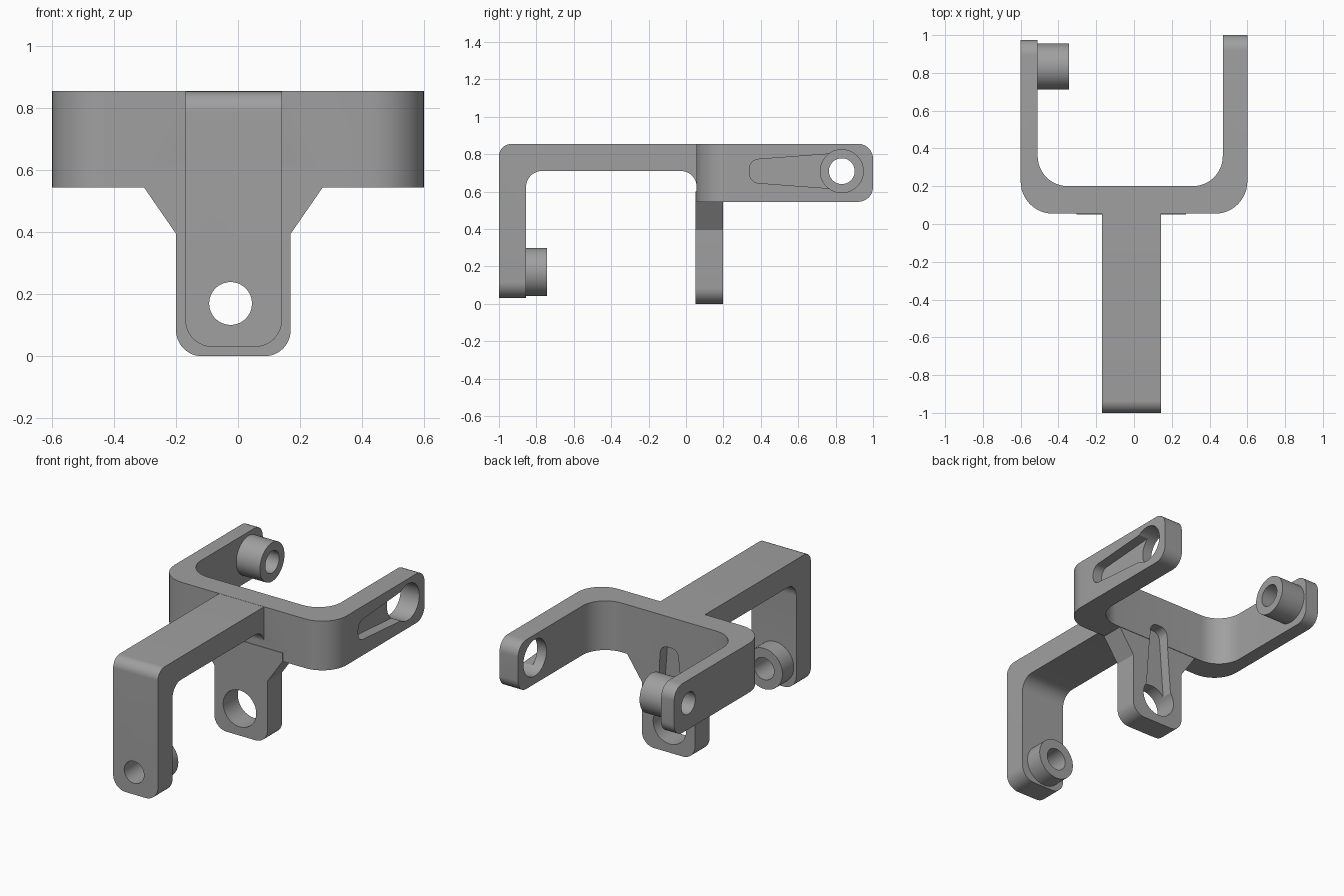
import bpy, bmesh, math
from mathutils import Vector

if "Cube" in bpy.data.objects:
    bpy.data.objects.remove(bpy.data.objects["Cube"], do_unlink=True)

grey = bpy.data.materials.new("machined grey")
grey.use_nodes = True
color = (0.35, 0.35, 0.35, 1)
grey.diffuse_color = color
grey.node_tree.nodes["Principled BSDF"].inputs["Base Color"].default_value = color


def rounded(corners, steps=12):
    """Outline from (a, b, radius) corners, each corner filleted."""
    out = []
    for i, (a, b, r) in enumerate(corners):
        p = Vector((a, b))
        if not r:
            out.append(p)
            continue
        u = (Vector(corners[i - 1][:2]) - p).normalized()
        v = (Vector(corners[(i + 1) % len(corners)][:2]) - p).normalized()
        half = u.angle(v) / 2
        centre = p + (u + v).normalized() * (r / math.sin(half))
        start = (p + u * (r / math.tan(half)) - centre).normalized()
        end = (p + v * (r / math.tan(half)) - centre).normalized()
        for k in range(steps + 1):
            out.append(centre + start.slerp(end, k / steps) * r)
    return out


def circle(a, b, r, n=64):
    return [Vector((a + r * math.cos(math.tau * k / n), b + r * math.sin(math.tau * k / n)))
            for k in range(n)]


def prism(name, outline, axis, lo, hi, tip=None, radius=0.08):
    """Extrude an outline along an axis; tip picks edges to round off."""
    place = {"x": lambda p: (lo, p.x, p.y),
             "y": lambda p: (p.x, lo, p.y),
             "z": lambda p: (p.x, p.y, lo)}[axis]
    bm = bmesh.new()
    face = bm.faces.new([bm.verts.new(place(p)) for p in outline])
    shift = Vector([(hi - lo) * (axis == c) for c in "xyz"])
    new = bmesh.ops.extrude_face_region(bm, geom=[face], use_keep_orig=True)["geom"]
    bmesh.ops.translate(bm, vec=shift, verts=[g for g in new if isinstance(g, bmesh.types.BMVert)])
    bmesh.ops.recalc_face_normals(bm, faces=bm.faces)
    if tip:
        edges = [e for e in bm.edges if tip(e.verts[0].co, e.verts[1].co)]
        bmesh.ops.bevel(bm, geom=edges, offset=radius, segments=12, profile=0.5, affect="EDGES")
    mesh = bpy.data.meshes.new(name)
    bm.to_mesh(mesh)
    bm.free()
    mesh.materials.append(grey)
    ob = bpy.data.objects.new(name, mesh)
    bpy.context.collection.objects.link(ob)
    return ob


def combine(body, part, operation):
    mod = body.modifiers.new(part.name, "BOOLEAN")
    mod.object, mod.operation, mod.solver = part, operation, "EXACT"
    bpy.context.view_layer.objects.active = body
    bpy.ops.object.modifier_apply(modifier=mod.name)
    bpy.data.objects.remove(part, do_unlink=True)


# U-shaped yoke with rounded arm tips
yoke = prism("yoke_bracket", rounded([
    (-0.6, 0.055, 0.17), (0.6, 0.055, 0.17), (0.6, 1, 0), (0.47, 1, 0),
    (0.47, 0.2, 0.16), (-0.51, 0.2, 0.16), (-0.51, 0.975, 0), (-0.6, 0.975, 0)]),
    "z", 0.545, 0.855, lambda p, q: min(p.y, q.y) > 0.97 and abs(p.z - q.z) < 0.01)

# Hanging plate with gussets
plate = prism("hanging_plate", rounded([
    (-0.2, 0, 0.084), (0.17, 0, 0.084), (0.17, 0.395, 0), (0.275, 0.547, 0),
    (0.275, 0.6, 0), (-0.305, 0.6, 0), (-0.305, 0.547, 0), (-0.2, 0.395, 0)]),
    "y", 0.051, 0.197)

# Front beam bending down into a leg
leg = prism("front_leg", rounded([
    (-1, 0.03, 0), (-1, 0.854, 0.065), (0.12, 0.854, 0), (0.12, 0.61, 0),
    (0.057, 0.61, 0), (0.057, 0.71, 0.085), (-0.855, 0.71, 0.085), (-0.855, 0.03, 0)]),
    "x", -0.17, 0.142,
    lambda p, q: max(p.z, q.z) < 0.04 and abs(p.x - q.x) < 0.01, 0.087)

# Bosses on the leg and the right arm
leg_boss = prism("leg_boss", circle(-0.024, 0.17, 0.128), "y", -0.88, -0.743)
arm_boss = prism("arm_boss", circle(0.833, 0.709, 0.122), "x", -0.53, -0.345)

for part in (plate, leg, leg_boss, arm_boss):
    combine(yoke, part, "UNION")

# Tapered recesses running away from the large holes
arm_recess = prism("arm_recess", rounded([
    (0.34, 0.649, 0.05), (0.34, 0.769, 0.05), (0.833, 0.806, 0), (0.833, 0.612, 0)]),
    "x", 0.535, 0.7)
plate_recess = prism("plate_recess", rounded([
    (-0.084, 0.663, 0.05), (0.036, 0.663, 0.05), (0.073, 0.17, 0), (-0.121, 0.17, 0)]),
    "y", 0.13, 0.3)

# Pin holes and clearance holes
holes = [
    prism("leg_hole", circle(-0.024, 0.17, 0.069), "y", -1.1, -0.7),
    prism("right_arm_hole", circle(0.833, 0.709, 0.069), "x", -0.7, -0.3),
    prism("plate_hole", circle(-0.024, 0.17, 0.115), "y", -0.1, 0.3),
    prism("left_arm_hole", circle(0.833, 0.709, 0.115), "x", 0.4, 0.7),
]
for part in [arm_recess, plate_recess] + holes:
    combine(yoke, part, "DIFFERENCE")

bpy.ops.object.select_all(action="DESELECT")
yoke.select_set(True)
bpy.context.view_layer.objects.active = yoke
bpy.ops.object.shade_smooth_by_angle(angle=math.radians(30))
